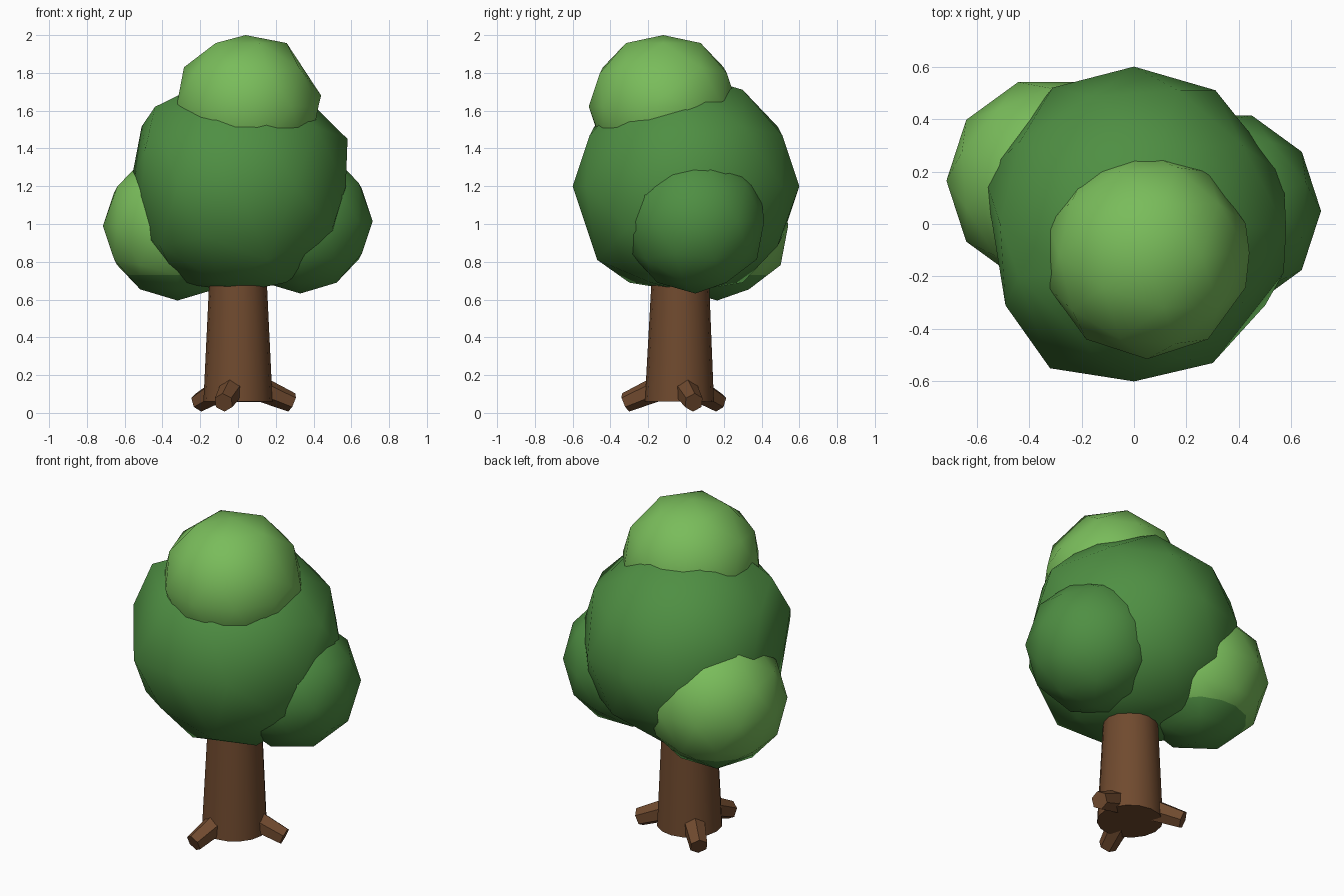
import bpy, bmesh, math
from mathutils import Vector, Matrix

if "Cube" in bpy.data.objects:
    bpy.data.objects.remove(bpy.data.objects["Cube"])


def material(name, rgb):
    m = bpy.data.materials.new(name)
    m.diffuse_color = (*rgb, 1)
    m.use_nodes = True
    m.node_tree.nodes["Principled BSDF"].inputs["Base Color"].default_value = m.diffuse_color
    return m


BARK = material("bark brown", (0.162, 0.069, 0.028))
DARK = material("dark leaf green", (0.078, 0.275, 0.056))
LIGHT = material("light leaf green", (0.192, 0.505, 0.104))


def finish(name, bm, mats, smooth):
    mesh = bpy.data.meshes.new(name)
    for f in bm.faces:
        f.smooth = smooth
    bm.to_mesh(mesh)
    bm.free()
    for m in mats:
        mesh.materials.append(m)
    ob = bpy.data.objects.new(name, mesh)
    bpy.context.collection.objects.link(ob)
    return ob


def blob(name, centre, radius, mats, turn=0, split=None, nudges=()):
    """Low-poly leaf ball; nudges pull the nearest vertex to a point."""
    bm = bmesh.new()
    bmesh.ops.create_icosphere(bm, subdivisions=2, radius=radius)
    bm.transform(Matrix.Translation(centre) @ Matrix.Rotation(math.radians(turn), 4, 'Z'))
    for p in nudges:
        p = Vector(p)
        v = min(bm.verts, key=lambda v: (v.co - p).length)
        v.co = p
    if split is not None:
        # underside takes the second colour
        bmesh.ops.bisect_plane(bm, geom=bm.verts[:] + bm.edges[:] + bm.faces[:],
                               plane_co=(0, 0, split), plane_no=(0, 0, 1))
        for f in bm.faces:
            f.material_index = int(f.calc_center_median().z < split)
    return finish(name, bm, mats, True)


def limb(name, a, b, r1, r2, sides):
    """Tapered prism from a to b."""
    a, b = Vector(a), Vector(b)
    bm = bmesh.new()
    bmesh.ops.create_cone(bm, cap_ends=True, segments=sides, radius1=r1,
                          radius2=r2, depth=(b - a).length)
    bm.transform((b - a).to_track_quat('Z', 'Y').to_matrix().to_4x4())
    bmesh.ops.translate(bm, verts=bm.verts, vec=(a + b) / 2)
    return finish(name, bm, [BARK], False)


# Leaf crown
blob("main_crown", (0, 0, 1.2), 0.6, [DARK], nudges=[
    (-0.32, -0.55, 1.2), (0.30, -0.53, 1.2), (0.31, 0.51, 1.2),
    (-0.31, 0.52, 1.2), (0.58, -0.02, 1.45), (-0.44, -0.2, 1.62),
    (0.50, -0.31, 0.98), (-0.49, -0.31, 1.4), (0.16, -0.47, 0.81),
    (-0.53, 0.0, 0.96), (0.0, 0.0, 0.64)])
blob("top_crown", (0.05, -0.12, 1.622), 0.395, [LIGHT], nudges=[
    (0.44, -0.11, 1.68), (0.04, -0.12, 2.0)])
blob("right_crown", (0.33, 0.05, 1.015), 0.383, [DARK], turn=18)
blob("left_crown", (-0.32, 0.165, 0.99), 0.395, [LIGHT, DARK], turn=18, split=0.73)

# Trunk
trunk = limb("trunk", (0, -0.035, 0.06), (0, -0.028, 1.0), 0.183, 0.138, 16)
bpy.context.view_layer.objects.active = trunk
trunk.select_set(True)
bpy.ops.object.shade_smooth_by_angle(angle=math.radians(40))

# Three roots
for i in range(3):
    a = math.radians(15 + 120 * i)
    c, s = math.cos(a), math.sin(a)
    limb(f"root_{i + 1}", (0.08 * c, -0.035 + 0.08 * s, 0.145),
         (0.295 * c, -0.035 + 0.295 * s, 0.055), 0.07, 0.052, 6)
